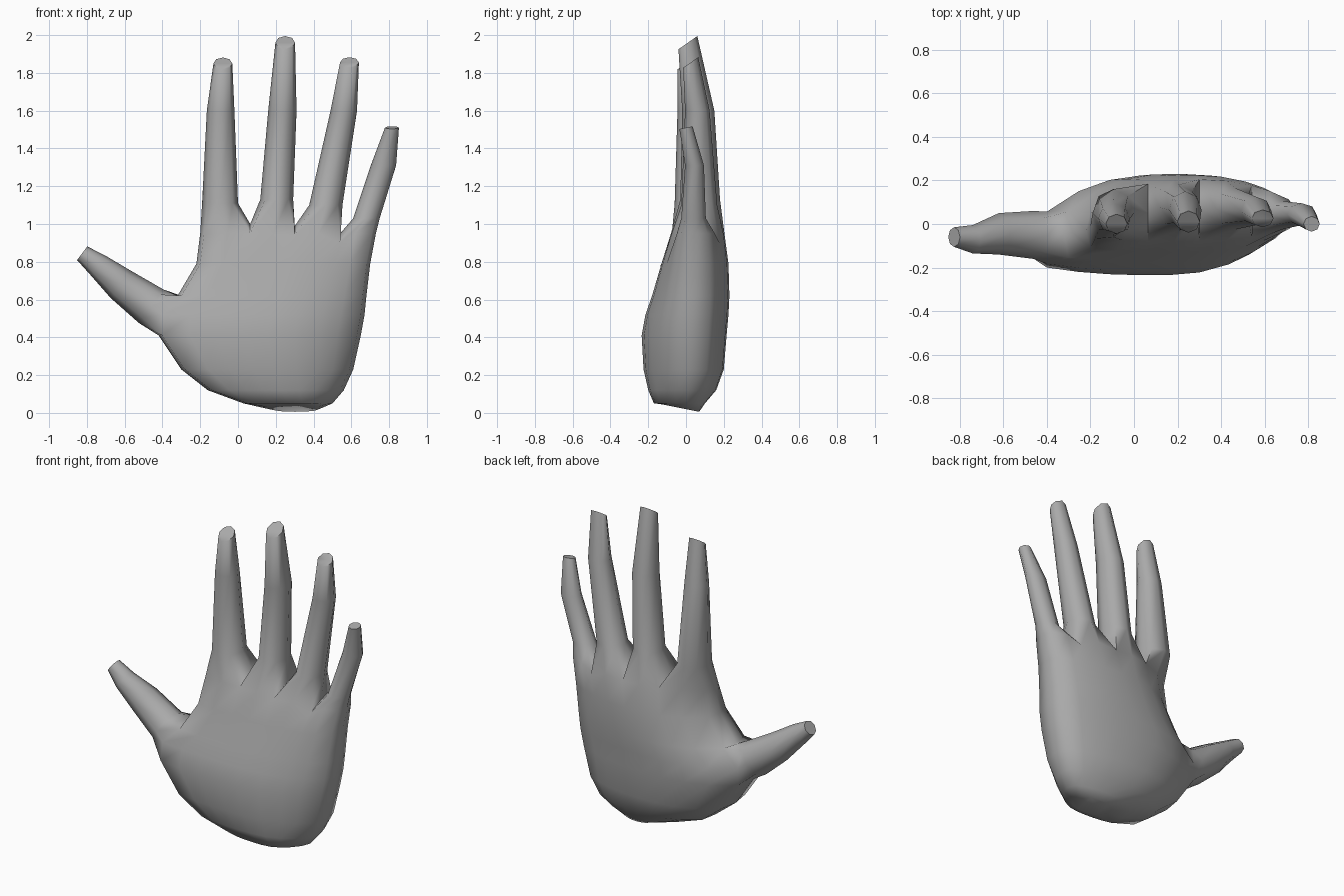
import bpy, bmesh, math
from mathutils import Vector

cube = bpy.data.objects.get("Cube")
if cube:
    bpy.data.objects.remove(cube, do_unlink=True)

bm = bmesh.new()
COLUMNS = (0, .14, .275, .41, .54, .68, .81, .9, 1)  # across the palm; even ones are finger borders


def lerp(a, b, t):
    return a + (b - a) * t


def bridge(a, b, skip=()):
    """Join two loops of equal length with quads."""
    n = len(a)
    for i in range(n):
        if i not in skip:
            j = (i + 1) % n
            bm.faces.new((a[i], a[j], b[j], b[i]))


def ring(centre, side, up):
    """Eight-sided ring, starting at the corner opposite side + up."""
    verts = []
    for k in range(8):
        a = math.radians(225 + 45 * k)
        verts.append(bm.verts.new(centre + side * math.cos(a) + up * math.sin(a)))
    return verts


def palm_row(z, x0, x1, front, back, tilt=0):
    """Rounded slice of the palm: front points, right side, back points, left side."""
    def point(u, mid, end_a, end_b):
        end = end_a if u < .5 else end_b
        y = lerp(mid, end, abs(2 * u - 1) ** 2.5)
        return bm.verts.new((lerp(x0, x1, u), y, z - tilt * y))
    f = [point(u, front, front * .85, front * .3) for u in COLUMNS]
    b = [point(u, back, back * .25, back * .55) for u in COLUMNS]
    sides = []
    for i, bump in ((8, .02), (0, -.02)):
        c = (f[i].co + b[i].co) / 2
        sides.append(bm.verts.new(c + Vector((bump, 0, 0))))
    return f, sides[0], b, sides[1]


def loop(row):
    f, right, b, left = row
    return f + [right] + b[::-1] + [left]


# Palm: height, left edge, right edge, front depth, back depth
rows = [palm_row(*r) for r in (
    (.02, .18, .41, -.14, .07, .2),
    (.05, .05, .48, -.17, .1),
    (.12, -.14, .54, -.2, .16),
    (.23, -.28, .59, -.225, .2),
    (.41, -.4, .63, -.235, .215),
    (.52, -.4, .65, -.215, .225),
    (.62, -.3, .66, -.18, .23),
    (.79, -.2, .68, -.13, .225),
    (.95, -.18, .71, -.08, .205))]
for i in range(len(rows) - 1):
    opening = (18, 19) if i in (4, 5) else ()  # leave a hole for the thumb
    bridge(loop(rows[i]), loop(rows[i + 1]), opening)
f, right, b, left = rows[0]
bm.faces.new(loop(rows[0])[::-1])

# Finger webs between neighbouring fingers
f, right, b, left = rows[-1]
webs = {0: left, 8: right}
for c, z in ((2, 1.0), (4, .99), (6, .95)):
    p = (f[c].co + b[c].co) / 2
    webs[c] = bm.verts.new((p.x, p.y, z))
    for v in (f[c], b[c]):
        v.co.z = z - .05

# Fingers: each ring is x, y, height, half width, half depth
fingers = (
    ((-.095, .05, 1.11, .095, .11), (-.092, .025, 1.6, .073, .07), (-.08, 0, 1.85, .05, .045)),
    ((.205, .075, 1.13, .087, .105), (.235, .065, 1.6, .075, .085), (.25, .01, 1.96, .052, .05)),
    ((.465, .07, 1.1, .088, .095), (.56, .06, 1.6, .07, .065), (.59, .025, 1.855, .05, .04)),
    ((.68, .04, 1.03, .07, .065), (.77, .045, 1.31, .067, .05), (.815, 0, 1.51, .037, .035)))
for n, rings in enumerate(fingers):
    c = 2 * n
    last = [f[c], f[c + 1], f[c + 2], webs[c + 2], b[c + 2], b[c + 1], b[c], webs[c]]
    for i, (x, y, z, w, d) in enumerate(rings):
        slope = (0, 0, .7 if n < 3 else .2)[i]
        new = ring(Vector((x, y, z)), Vector((w, 0, 0)), Vector((0, d, d * slope)))
        bridge(last, new)
        last = new
    bm.faces.new(last)

# Thumb, grown from the opening in the side of the palm
lo, mid, hi = rows[4:7]
last = [lo[0][0], lo[3], lo[2][0], mid[2][0], hi[2][0], hi[3], hi[0][0], mid[0][0]]
for x, y, z, depth, height in ((-.46, -.05, .565, .11, .11), (-.62, -.045, .68, .095, .09),
                               (-.74, -.07, .78, .065, .065), (-.825, -.06, .845, .045, .045)):
    new = ring(Vector((x, y, z)), Vector((0, depth, 0)), Vector((.6, 0, .8)) * height)
    bridge(last, new)
    last = new
bm.faces.new(last)

bmesh.ops.recalc_face_normals(bm, faces=bm.faces)
mesh = bpy.data.meshes.new("hand")
bm.to_mesh(mesh)
bm.free()
hand = bpy.data.objects.new("hand", mesh)
bpy.context.collection.objects.link(hand)

# Plain grey material
grey = bpy.data.materials.new("plain grey")
grey.use_nodes = True
colour = (.4, .4, .4, 1)
grey.diffuse_color = colour
grey.node_tree.nodes["Principled BSDF"].inputs["Base Color"].default_value = colour
mesh.materials.append(grey)

bpy.ops.object.select_all(action='DESELECT')
hand.select_set(True)
bpy.context.view_layer.objects.active = hand
bpy.ops.object.shade_smooth_by_angle(angle=math.radians(70))
